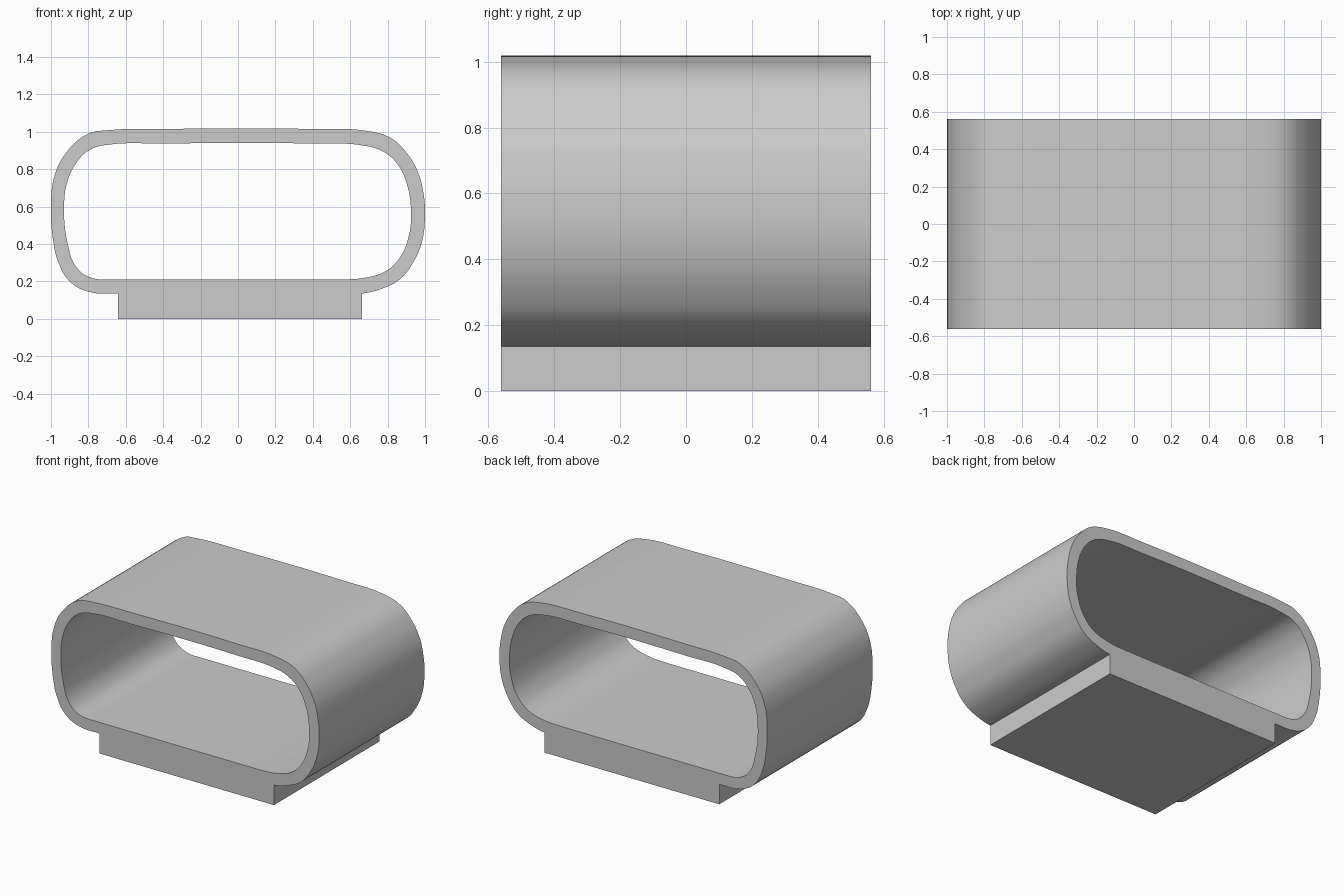
import bpy
import math

cube = bpy.data.objects.get("Cube")
if cube:
    bpy.data.objects.remove(cube, do_unlink=True)

DEPTH = 1.125

grey = bpy.data.materials.new("light_grey")
grey.use_nodes = True
colour = (0.6, 0.6, 0.6, 1)
grey.diffuse_color = colour
grey.node_tree.nodes["Principled BSDF"].inputs["Base Color"].default_value = colour

# Cross-section of the tube, slightly uneven from side to side
outer = [(-.64, .135), (-.8, .145), (-.9, .2), (-.96, .3), (-.99, .43), (-1, .6),
         (-.985, .75), (-.925, .88), (-.8, .99), (-.7, 1.008), (-.4, 1.015), (.4, 1.015),
         (.7, 1.003), (.82, .965), (.9, .89), (.96, .79), (.99, .68), (1, .55),
         (.98, .4), (.93, .29), (.87, .215), (.78, .165), (.66, .135)]
inner = [(-.65, .21), (-.8, .225), (-.87, .285), (-.91, .4), (-.93, .6), (-.91, .74),
         (-.86, .84), (-.79, .905), (-.7, .93), (-.4, .937), (.4, .937), (.68, .925),
         (.78, .892), (.85, .83), (.9, .73), (.925, .57), (.91, .43), (.86, .32),
         (.79, .255), (.68, .22), (.54, .21)]


def add_loop(curve, points):
    spline = curve.splines.new("BEZIER")
    spline.bezier_points.add(len(points) - 1)
    for knot, (x, z) in zip(spline.bezier_points, points):
        knot.co = (x, z, 0)
        knot.handle_left_type = knot.handle_right_type = "AUTO"
    # Straight run along the floor of the tube
    spline.bezier_points[0].handle_left_type = "VECTOR"
    spline.bezier_points[-1].handle_right_type = "VECTOR"
    spline.use_cyclic_u = True


# Rounded tube: two nested loops filled and extruded front to back
curve = bpy.data.curves.new("rounded_tube", "CURVE")
curve.dimensions = "2D"
curve.fill_mode = "BOTH"
curve.extrude = DEPTH / 2
curve.resolution_u = 5
add_loop(curve, outer)
add_loop(curve, inner)
tube = bpy.data.objects.new("rounded_tube", curve)
bpy.context.collection.objects.link(tube)
tube.rotation_euler.x = math.radians(90)
curve.materials.append(grey)

bpy.ops.object.select_all(action="DESELECT")
tube.select_set(True)
bpy.context.view_layer.objects.active = tube
bpy.ops.object.convert(target="MESH")
bpy.ops.object.shade_smooth_by_angle(angle=math.radians(35))

# Flat base slab under the tube
bpy.ops.mesh.primitive_cube_add(size=1, location=(.01, 0, .068))
base = bpy.context.object
base.name = "base_slab"
base.scale = (1.305, DEPTH, .136)
base.data.materials.append(grey)
